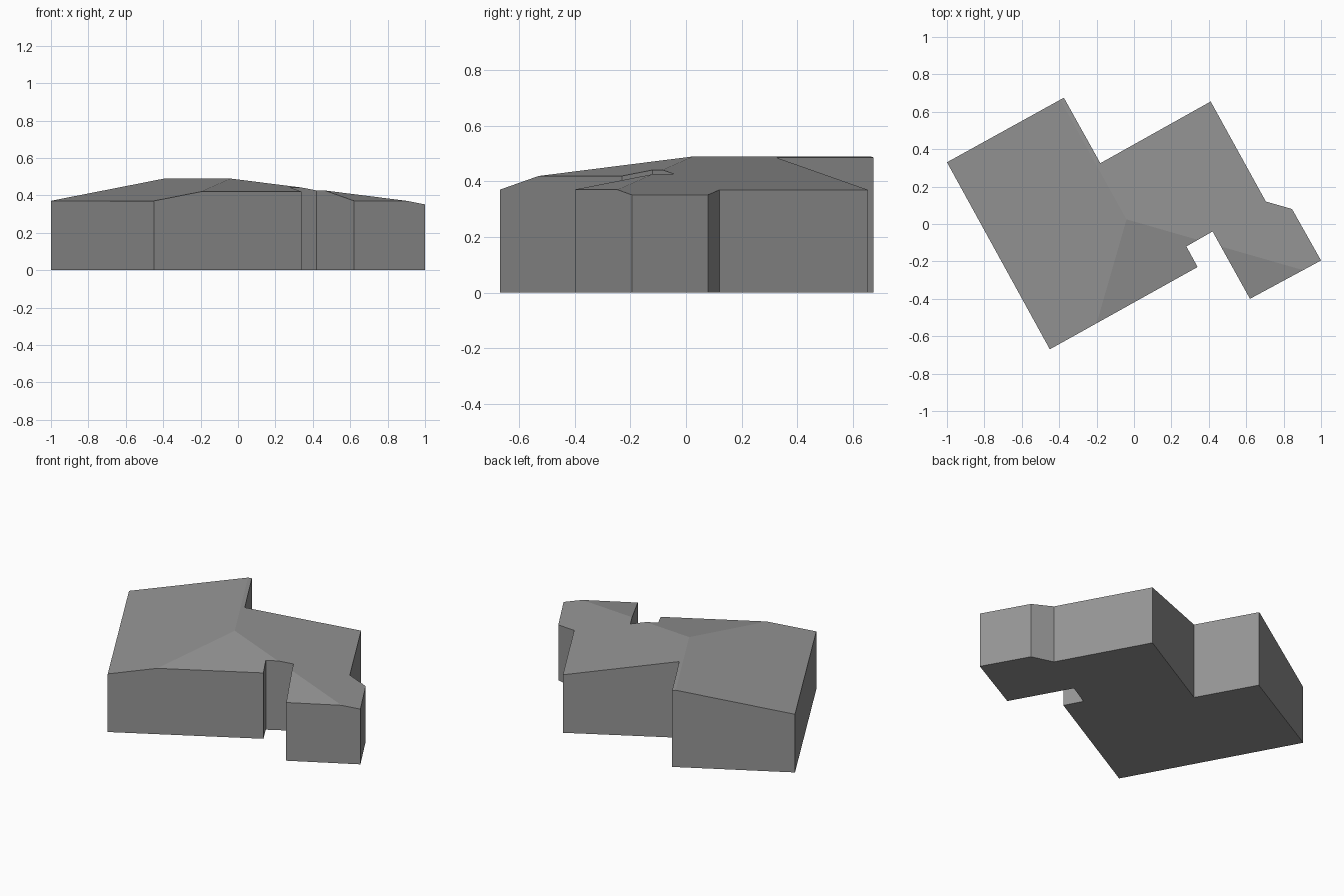
import bpy
import bmesh
from mathutils import Vector

cube = bpy.data.objects.get("Cube")
if cube:
    bpy.data.objects.remove(cube, do_unlink=True)

# Plain grey used on every surface
grey = bpy.data.materials.new("plain_grey")
grey.use_nodes = True
colour = (0.3, 0.3, 0.3, 1)
grey.diffuse_color = colour
grey.node_tree.nodes["Principled BSDF"].inputs["Base Color"].default_value = colour

# Footprint corners, clockwise from the back right
FOOTPRINT = [(-1, 0.33), (-0.375, 0.675), (-0.18, 0.325), (0.41, 0.655),
             (0.705, 0.12), (0.845, 0.08), (1, -0.195), (0.62, -0.4),
             (0.42, -0.04), (0.28, -0.12), (0.34, -0.23), (-0.45, -0.67)]
PEAK = Vector((-0.04, 0.025, 0.49))
SLOPE = 0.172
ALONG = Vector((0.875, 0.484, 0))    # direction of the long walls
ACROSS = Vector((-0.484, 0.875, 0))  # direction of the end walls

# Solid walls: extruded footprint taller than the roof
bm = bmesh.new()
base = bm.faces.new([bm.verts.new((x, y, 0)) for x, y in FOOTPRINT])
top = bmesh.ops.extrude_face_region(bm, geom=[base], use_keep_orig=True)
verts = [g for g in top["geom"] if isinstance(g, bmesh.types.BMVert)]
bmesh.ops.translate(bm, verts=verts, vec=(0, 0, 0.8))

# Roof: slice off everything above each of the three slopes
for downhill in (-ALONG, ALONG, -ACROSS):
    normal = (downhill * SLOPE + Vector((0, 0, 1))).normalized()
    cut = bmesh.ops.bisect_plane(bm, geom=bm.verts[:] + bm.edges[:] + bm.faces[:],
                                 plane_co=PEAK, plane_no=normal, clear_outer=True)
    rim = [g for g in cut["geom_cut"] if isinstance(g, bmesh.types.BMEdge)]
    bmesh.ops.triangle_fill(bm, edges=rim, use_beauty=True, normal=normal)

bmesh.ops.remove_doubles(bm, verts=bm.verts[:], dist=0.0005)
bmesh.ops.dissolve_limit(bm, angle_limit=0.01, verts=bm.verts[:], edges=bm.edges[:])
bmesh.ops.recalc_face_normals(bm, faces=bm.faces[:])

mesh = bpy.data.meshes.new("building")
bm.to_mesh(mesh)
bm.free()
mesh.materials.append(grey)
building = bpy.data.objects.new("building", mesh)
bpy.context.collection.objects.link(building)
